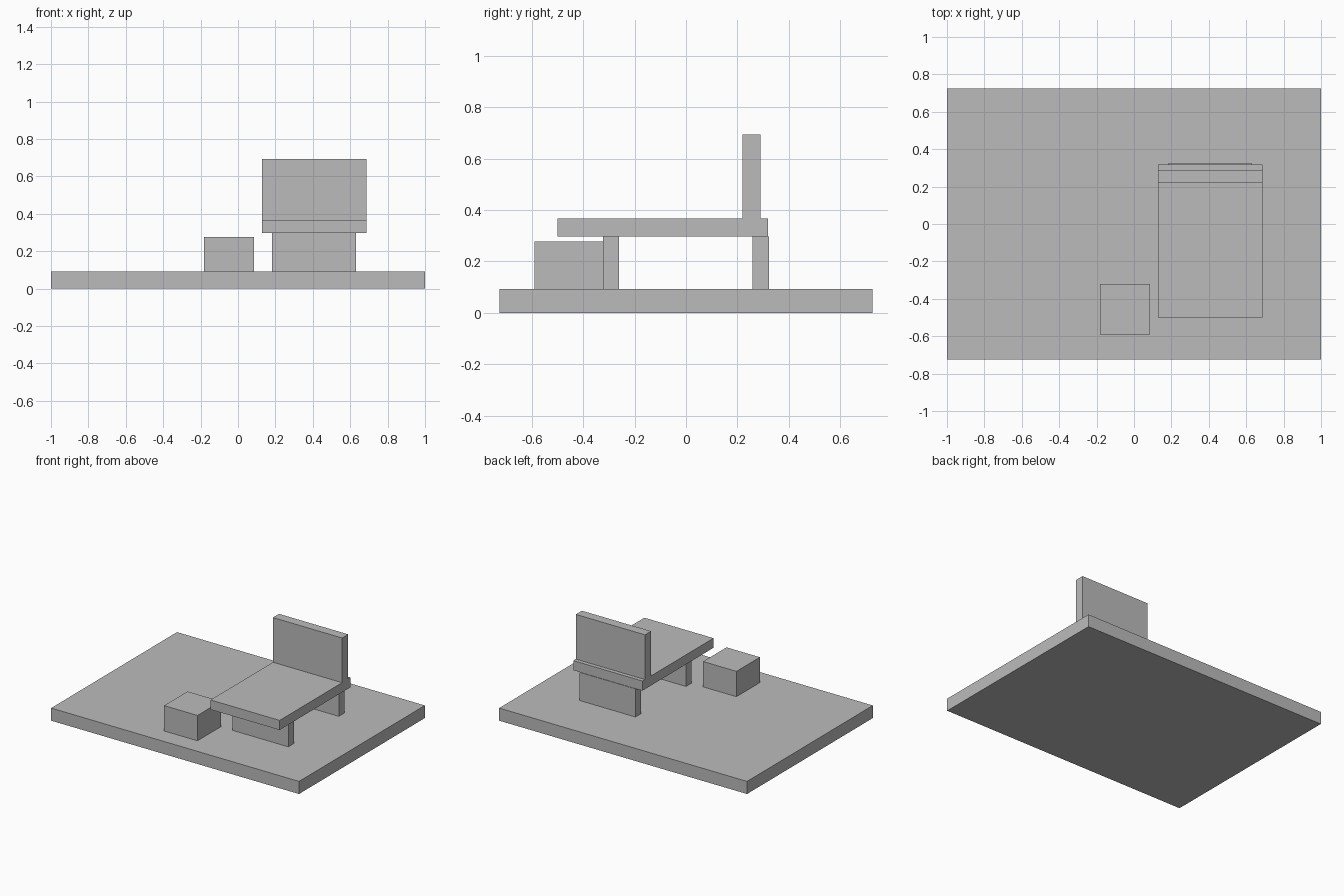
import bpy

cube = bpy.data.objects.get("Cube")
if cube:
    bpy.data.objects.remove(cube, do_unlink=True)

# One plain grey for every part
grey = bpy.data.materials.new("plain grey")
grey.use_nodes = True
colour = (0.5, 0.5, 0.5, 1)
grey.diffuse_color = colour
grey.node_tree.nodes["Principled BSDF"].inputs["Base Color"].default_value = colour


def box(name, x, y, z):
    """Add a block spanning the given (low, high) range on each axis."""
    spans = (x, y, z)
    bpy.ops.mesh.primitive_cube_add(size=1, location=[(a + b) / 2 for a, b in spans])
    part = bpy.context.object
    part.name = name
    part.scale = [b - a for a, b in spans]
    bpy.ops.object.transform_apply(location=False, rotation=False, scale=True)
    part.data.materials.append(grey)
    return part


floor_top, seat_bottom, seat_top = 0.092, 0.297, 0.367
seat_x, leg_x = (0.128, 0.686), (0.182, 0.632)

# Floor slab
box("floor_slab", (-1, 1), (-0.725, 0.725), (0, floor_top))

# Chair: seat, upright back and two panel legs
box("seat", seat_x, (-0.5, 0.319), (seat_bottom, seat_top))
box("backrest", seat_x, (0.22, 0.29), (seat_top, 0.693))
for name, y in (("front_leg", (-0.323, -0.26)), ("back_leg", (0.259, 0.323))):
    box(name, leg_x, y, (floor_top, seat_bottom))

# Small block beside the chair
box("side_block", (-0.183, 0.086), (-0.59, -0.32), (floor_top, 0.277))
